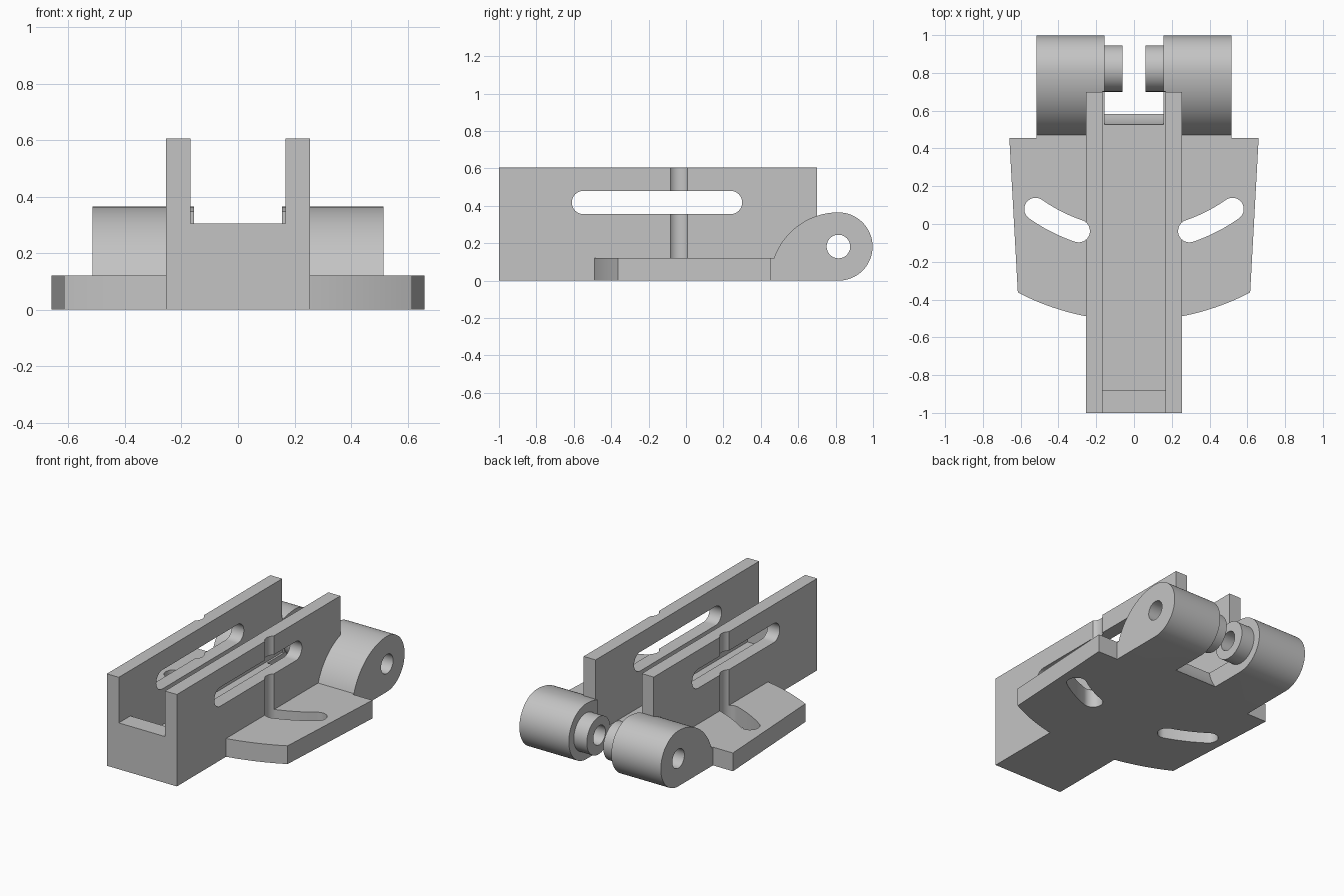
import bpy, bmesh
from math import sin, cos, pi, radians, asin
from mathutils import Vector

cube = bpy.data.objects.get("Cube")
if cube:
    bpy.data.objects.remove(cube)

grey = bpy.data.materials.new("plain grey")
grey.use_nodes = True
colour = (0.55, 0.55, 0.55, 1)
grey.diffuse_color = colour
grey.node_tree.nodes["Principled BSDF"].inputs["Base Color"].default_value = colour

PIVOT_Y, PIVOT_Z = 0.815, 0.1825


def arc(cx, cy, r, a0, a1, n=32):
    """Points on an arc, angles in degrees."""
    angles = [radians(a0 + (a1 - a0) * i / n) for i in range(n + 1)]
    return [(cx + r * cos(a), cy + r * sin(a)) for a in angles]


def circle(cx, cy, r, n=64):
    return arc(cx, cy, r, 0, 360, n)[:-1]


def prism(name, outline, lo, hi, axis="z"):
    """Extrude an outline: (x, y) along z, or (y, z) along x."""
    bm = bmesh.new()
    place = (lambda p: Vector((p[0], p[1], lo))) if axis == "z" else (lambda p: Vector((lo, p[0], p[1])))
    step = Vector((0, 0, hi - lo)) if axis == "z" else Vector((hi - lo, 0, 0))
    face = bm.faces.new([bm.verts.new(place(p)) for p in outline])
    out = bmesh.ops.extrude_face_region(bm, geom=[face])
    bmesh.ops.translate(bm, vec=step, verts=[v for v in out["geom"] if isinstance(v, bmesh.types.BMVert)])
    bmesh.ops.recalc_face_normals(bm, faces=bm.faces)
    mesh = bpy.data.meshes.new(name)
    bm.to_mesh(mesh)
    bm.free()
    mesh.materials.append(grey)
    obj = bpy.data.objects.new(name, mesh)
    bpy.context.collection.objects.link(obj)
    return obj


def box(name, x, y0, y1, z0, z1):
    return prism(name, [(-x, y0), (x, y0), (x, y1), (-x, y1)], z0, z1)


def combine(target, tool, operation):
    mod = target.modifiers.new(tool.name, "BOOLEAN")
    mod.operation, mod.solver, mod.object = operation, "EXACT", tool
    bpy.context.view_layer.objects.active = target
    bpy.ops.object.modifier_apply(modifier=mod.name)
    bpy.data.objects.remove(tool)


# Long channel block
bracket = box("hinge_bracket", 0.255, -1, 0.70, 0, 0.605)

# Base plate with a front edge curved about the pivot
half = asin(0.615 / 1.333) * 180 / pi
plate = arc(0, 0.82, 1.333, -90 - half, -90 + half) + [(0.66, 0.455), (-0.66, 0.455)]
combine(bracket, prism("base_plate", plate, 0, 0.12), "UNION")

# Rounded hinge lugs
lug = (arc(PIVOT_Y, PIVOT_Z, PIVOT_Z, -90, 90)
       + arc(PIVOT_Y, 0, 2 * PIVOT_Z, 90, 161)[1:]
       + [(0.44, 0.119), (0.44, 0)])
combine(bracket, prism("hinge_lugs", lug, -0.515, 0.515, "x"), "UNION")

# Channel between the walls, stepped up to a lip at the front
combine(bracket, box("channel_cutter", 0.168, -0.88, 0.7005, 0.12, 0.8), "DIFFERENCE")
combine(bracket, box("lip_cutter", 0.168, -1.1, -0.8, 0.305, 0.8), "DIFFERENCE")

# Round clearance between the lugs
clearance = circle(PIVOT_Y, PIVOT_Z, 0.296, 96)
combine(bracket, prism("clearance_cutter", clearance, -0.155, 0.155, "x"), "DIFFERENCE")

# Long slot through both walls
slot = arc(0.238, 0.418, 0.0625, -90, 90, 20) + arc(-0.548, 0.418, 0.0625, 90, 270, 20)
combine(bracket, prism("wall_slot_cutter", slot, -0.4, 0.4, "x"), "DIFFERENCE")

# Curved slots through the plate, which also notch the walls
R, W, A0, A1 = 0.906, 0.06, -71.1, -54.9
for side in (1, -1):
    ends = [(R * cos(radians(a)), 0.82 + R * sin(radians(a))) for a in (A0, A1)]
    path = (arc(0, 0.82, R + W, A0, A1, 16)
            + arc(*ends[1], W, A1, A1 + 180, 20)[1:-1]
            + arc(0, 0.82, R - W, A1, A0, 16)
            + arc(*ends[0], W, A0 + 180, A0 + 360, 20)[1:-1])
    path = [(side * x, y) for x, y in path]
    combine(bracket, prism("plate_slot_cutter", path, -0.1, 0.8), "DIFFERENCE")

# Inner bosses and the pin hole through everything
for side in (1, -1):
    boss = prism("hinge_boss", circle(0.823, PIVOT_Z, 0.123), side * 0.06, side * 0.2, "x")
    combine(bracket, boss, "UNION")
pin = circle(PIVOT_Y, PIVOT_Z, 0.063, 48)
combine(bracket, prism("pin_hole_cutter", pin, -0.7, 0.7, "x"), "DIFFERENCE")

# Smooth the round faces and keep the edges sharp
bpy.ops.object.select_all(action="DESELECT")
bracket.select_set(True)
bpy.context.view_layer.objects.active = bracket
bpy.ops.object.shade_smooth_by_angle(angle=radians(25))
